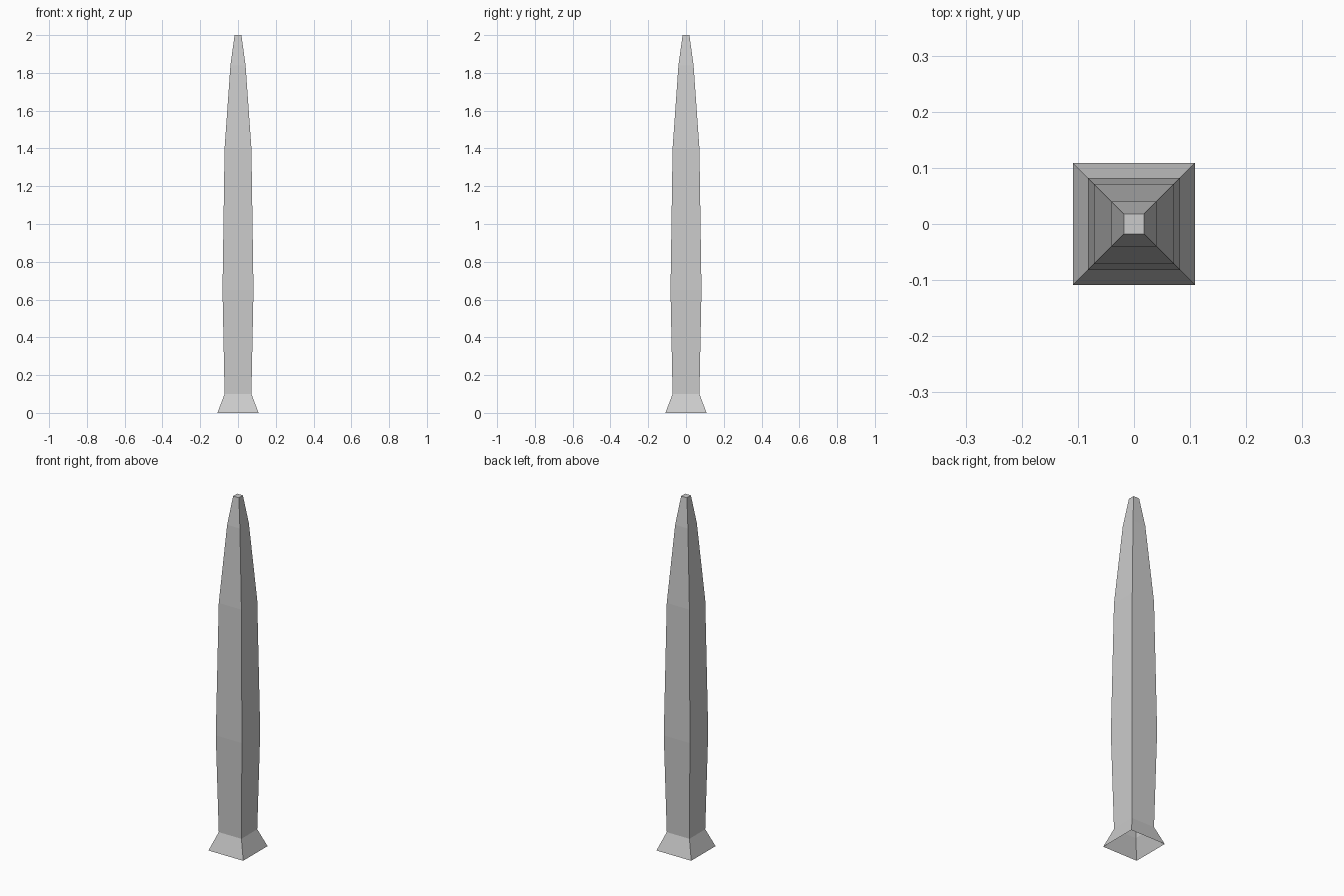
import bpy
import bmesh

cube = bpy.data.objects.get("Cube")
if cube:
    bpy.data.objects.remove(cube, do_unlink=True)

# Single plain grey
grey = bpy.data.materials.new("stone_grey")
grey.use_nodes = True
colour = (0.6, 0.6, 0.6, 1.0)
grey.diffuse_color = colour
grey.node_tree.nodes["Principled BSDF"].inputs["Base Color"].default_value = colour

# Square sections from foot to tip: (height, half width)
PROFILE = [(0.0, 0.109), (0.1, 0.071), (0.65, 0.082),
           (1.4, 0.071), (1.84, 0.04), (2.0, 0.018)]
CORNERS = [(-1, -1), (1, -1), (1, 1), (-1, 1)]

# Tapered shaft with flared foot, open underneath and capped at the tip
bm = bmesh.new()
rings = [[bm.verts.new((x * half, y * half, z)) for x, y in CORNERS]
         for z, half in PROFILE]
for low, high in zip(rings, rings[1:]):
    for i in range(4):
        j = (i + 1) % 4
        bm.faces.new((low[i], low[j], high[j], high[i]))
bm.faces.new(rings[-1])

mesh = bpy.data.meshes.new("tapered_post")
bm.to_mesh(mesh)
bm.free()
mesh.materials.append(grey)
post = bpy.data.objects.new("tapered_post", mesh)
bpy.context.collection.objects.link(post)
